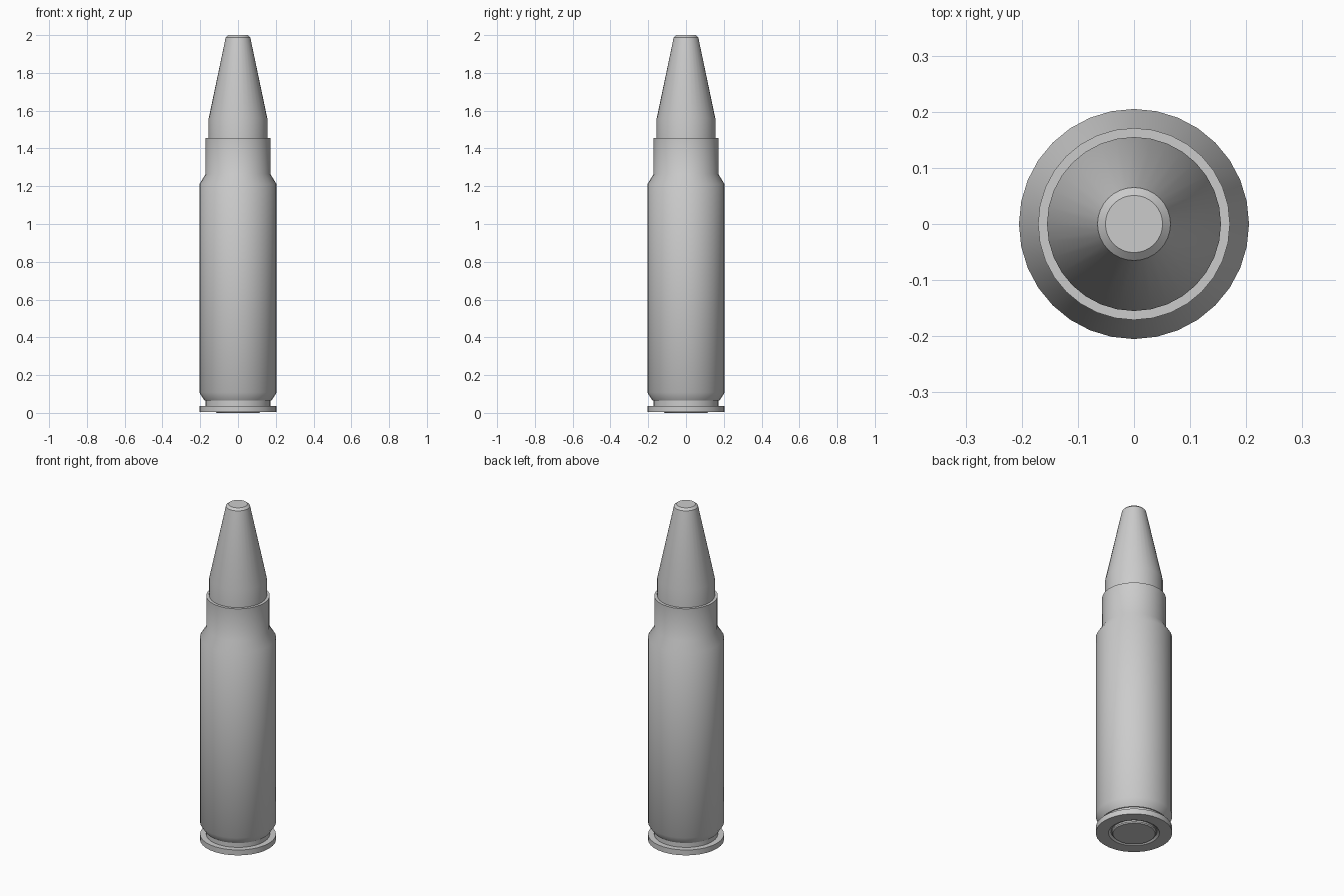
import bpy, bmesh, math

if "Cube" in bpy.data.objects:
    bpy.data.objects.remove(bpy.data.objects["Cube"])

SIDES = 32


def lathe(name, profile):
    """Revolve (radius, z) points around z; radius 0 ends close to a pole."""
    bm = bmesh.new()
    verts = [bm.verts.new((r, 0, z)) for r, z in profile]
    edges = [bm.edges.new(pair) for pair in zip(verts, verts[1:])]
    bmesh.ops.spin(bm, geom=verts + edges, cent=(0, 0, 0), axis=(0, 0, 1),
                   angle=2 * math.pi, steps=SIDES, use_merge=True)
    bmesh.ops.remove_doubles(bm, verts=bm.verts, dist=1e-5)
    bmesh.ops.recalc_face_normals(bm, faces=bm.faces)
    mesh = bpy.data.meshes.new(name)
    bm.to_mesh(mesh)
    bm.free()
    obj = bpy.data.objects.new(name, mesh)
    bpy.context.collection.objects.link(obj)
    bpy.ops.object.select_all(action='DESELECT')
    bpy.context.view_layer.objects.active = obj
    obj.select_set(True)
    bpy.ops.object.shade_smooth_by_angle(angle=math.radians(35))
    return obj


# Casing: recessed base, rim, groove, body, shoulder and open neck
lathe("casing", [
    (0, 0.015), (0.125, 0.015), (0.137, 0.005), (0.205, 0.005),
    (0.205, 0.037), (0.172, 0.037), (0.172, 0.066), (0.178, 0.066),
    (0.205, 0.108), (0.205, 1.21), (0.171, 1.265), (0.171, 1.455),
    (0.155, 1.455), (0.155, 1.40), (0, 1.40)])

# Round cap set into the base
lathe("base_cap", [(0, 0), (0.113, 0), (0.119, 0.006), (0.119, 0.016), (0, 0.016)])

# Tapered tip seated in the neck
lathe("tip", [
    (0, 1.40), (0.155, 1.40), (0.155, 1.56), (0.065, 1.988),
    (0.051, 2.0), (0, 2.0)])
